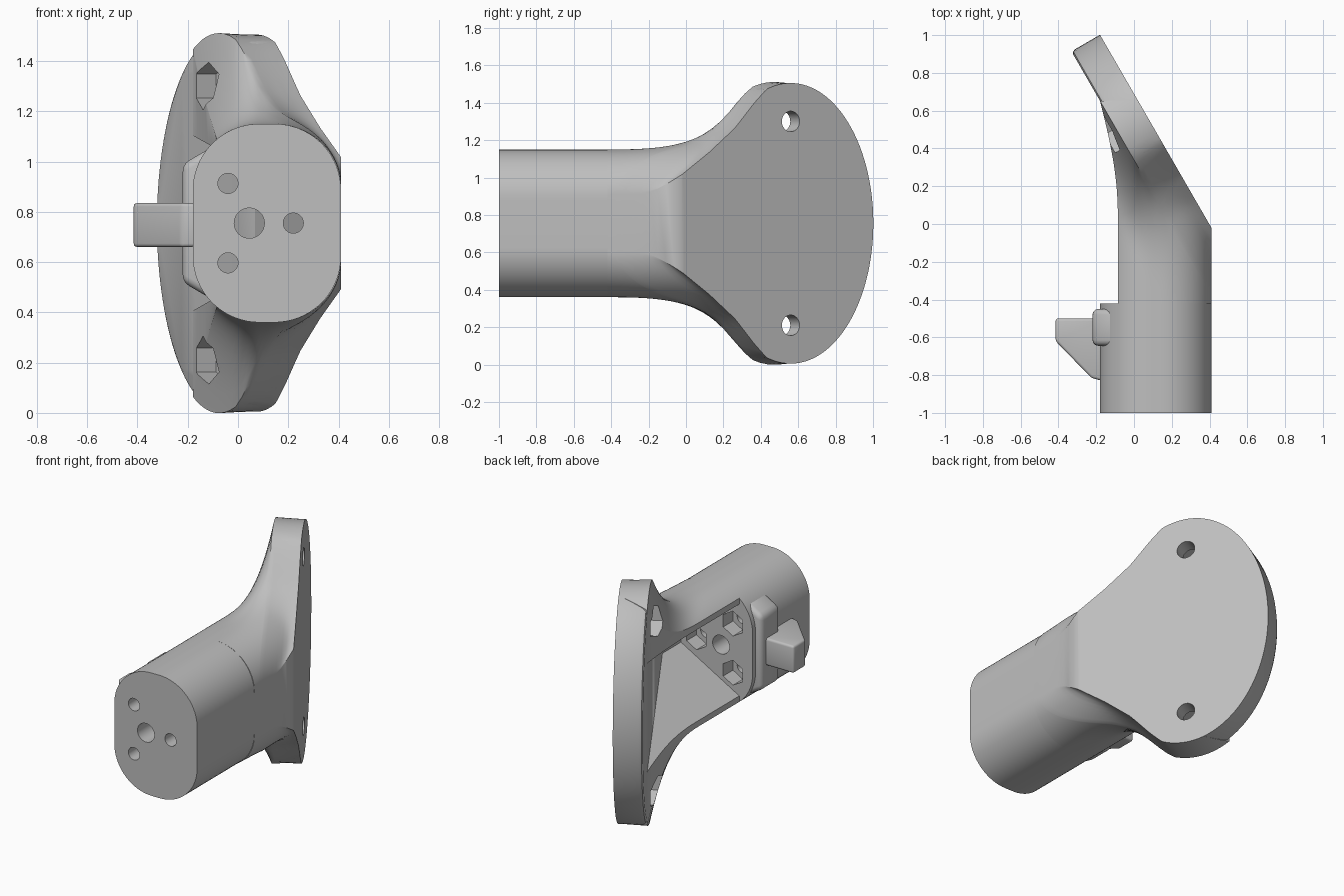
import bpy, bmesh, math
from mathutils import Vector, Matrix

if "Cube" in bpy.data.objects:
    bpy.data.objects.remove(bpy.data.objects["Cube"], do_unlink=True)

grey = bpy.data.materials.new("light grey")
grey.use_nodes = True
grey.diffuse_color = (0.52, 0.52, 0.52, 1)
grey.node_tree.nodes["Principled BSDF"].inputs["Base Color"].default_value = grey.diffuse_color

MID = 0.755                                   # height of the symmetry plane
BACK = Vector((0.075, 0.56, 0))               # centre of the flange's back face
N = Vector((math.cos(math.pi / 6), 0.5, 0))   # flange normal
U = Vector((-0.5, math.cos(math.pi / 6), 0))  # direction along the flange
THICK = 0.175
ROOT3 = math.sqrt(3)
RIGHT = 0.41


def loft(name, loops):
    """Closed solid through loops with equal point counts."""
    bm = bmesh.new()
    rows = [[bm.verts.new(p) for p in loop] for loop in loops]
    count = len(rows[0])
    for a, b in zip(rows, rows[1:]):
        for i in range(count):
            j = (i + 1) % count
            bm.faces.new((a[i], a[j], b[j], b[i]))
    bm.faces.new(rows[0])
    bm.faces.new(rows[-1])
    bmesh.ops.recalc_face_normals(bm, faces=bm.faces)
    mesh = bpy.data.meshes.new(name)
    bm.to_mesh(mesh)
    bm.free()
    ob = bpy.data.objects.new(name, mesh)
    bpy.context.collection.objects.link(ob)
    mesh.materials.append(grey)
    return ob


def drill(name, start, end, radius, sides=32, stretch=1.0):
    """Prism cutter between two points; the side axis can be stretched."""
    axis = (end - start).normalized()
    up = Vector((0, 0, 1))
    side = axis.cross(up)
    ring = [side * math.sin(2 * math.pi * i / sides) * radius * stretch
            + up * math.cos(2 * math.pi * i / sides) * radius for i in range(sides)]
    return loft(name, [[p + v for v in ring] for p in (start, end)])


def activate(ob):
    bpy.ops.object.select_all(action="DESELECT")
    ob.select_set(True)
    bpy.context.view_layer.objects.active = ob


def cut(ob, cutters):
    activate(ob)
    for c in cutters:
        c.hide_render = True
        mod = ob.modifiers.new("cut", "BOOLEAN")
        mod.operation, mod.solver, mod.object = "DIFFERENCE", "EXACT", c
        bpy.ops.object.modifier_apply(modifier=mod.name)


def bevel(ob, width):
    activate(ob)
    mod = ob.modifiers.new("bevel", "BEVEL")
    mod.width, mod.segments, mod.limit_method = width, 3, "ANGLE"
    bpy.ops.object.modifier_apply(modifier=mod.name)


def column_half(x):
    """Half height of the rounded column section."""
    r = 0.265
    dx = max(x - 0.145, 0.085 - x, 0)
    return 0.13 + math.sqrt(max(r * r - dx * dx, 0))


TAIL = [(-1.1, 0.0), (-0.9, 0.09), (-0.68, 0.255), (-0.503, 0.38), (-0.344, 0.51),
        (-0.28, 0.582), (-0.224, 0.645), (-0.15, 0.717)]


def flange_half(u):
    """Half height of the flange outline: ellipse with a tapered tail."""
    if u >= TAIL[-1][0]:
        return 0.75 * math.sqrt(max(1 - (u / 0.51) ** 2, 0))
    for (a, p), (b, q) in zip(TAIL, TAIL[1:]):
        if u <= b:
            return max(p + (q - p) * (u - a) / (b - a), 0)


def smooth_max(a, b, k):
    return (a + b + math.sqrt((a - b) ** 2 + k * k)) / 2


def front_y(x):
    return 0.34 - ROOT3 * x


def section(left, point):
    """Loop across x, mirrored top to bottom; point(x) gives y and half height."""
    n = 36
    mid, half = (left + RIGHT) / 2, (RIGHT - left) / 2
    top, low = [], []
    for i in range(n + 1):
        x = mid - half * math.cos(math.pi * i / n)
        y, h = point(x)
        top.append((x, y, MID + h))
        low.append((x, y, MID - h))
    return top + low[::-1]


def fade(d):
    return max(1 - d / 0.26, 0) ** 3


def flare_point(x, t):
    """t from 0 to 1 runs up to the flange front, 1 to 2 through the flange."""
    yf = front_y(x)
    c = column_half(x)
    if t <= 1:
        y = -0.42 + (yf + 0.42) * t
        u = (Vector((x, yf, 0)) - BACK).dot(U)
        full = smooth_max(flange_half(u), c, 0.1)
        return y, c + (full - c) * fade((yf - y) * 0.5)
    y = yf + 2 * THICK * (t - 1)
    u = (Vector((x, y, 0)) - BACK).dot(U)
    return y, smooth_max(flange_half(u), c, 0.1 * (2 - t))


def flare_left(t):
    if t > 1:
        return -0.18 + 0.2 * (t - 1)
    d = (front_y(-0.085) + 0.42) * (1 - t) * 0.5
    return -0.085 - 0.095 * fade(d)


# Column front block and flared neck
column = loft("column", [section(-0.18, lambda x: (y, column_half(x))) for y in (-1, -0.42)])
steps = [i / 24 for i in range(25)] + [1 + i / 8 for i in range(1, 9)]
neck = loft("flared_neck", [section(flare_left(t), lambda x: flare_point(x, t)) for t in steps])

# Oval flange with a softened front rim
arc = [0.105 - 0.405 * math.cos(math.pi * i / 48) for i in range(48)]
outline = ([(u, flange_half(u)) for u in arc] + [(0.51, 0)]
           + [(u, -flange_half(u)) for u in arc[::-1]])
flange = loft("flange", [[BACK + U * u * s - N * n + Vector((0, 0, MID + h * s)) for u, h in outline]
                         for n, s in ((0, 1), (0.15, 1), (0.167, 0.99), (THICK, 0.965))])

# Wedge-shaped cavity opening to the side
wedge = [(0.33, 0.06), (-0.5, 0.53), (-0.5, -0.53), (0.33, -0.06)]
cavity = loft("cavity_cutter", [[(x, -0.5, MID + z) for x, z in wedge],
                                [(x, front_y(x), MID + z) for x, z in wedge]])
cut(neck, [cavity])

# Column screw holes with hexagonal nut pockets
column_cutters = []
for x, z, r in ((0.045, 0, 0.06), (-0.04, 0.158, 0.04), (-0.04, -0.158, 0.04), (0.22, 0, 0.04)):
    at = lambda y: Vector((x, y, MID + z))
    column_cutters.append(drill("screw_cutter", at(-1.1), at(-0.3), r))
    if r < 0.05:
        column_cutters.append(drill("nut_cutter", at(-0.52), at(-0.3), 0.08, 6))
cut(column, column_cutters)

# Flange screw holes with nut pockets on the front
flange_cutters = []
for z in (0.545, -0.545):
    base = BACK + Vector((0, 0, MID + z))
    flange_cutters.append(drill("flange_screw_cutter", base + N * 0.1, base - N * 0.4, 0.055))
    shifted = base + U * 0.04
    flange_cutters.append(drill("flange_nut_cutter", shifted - N * 0.1, shifted - N * 0.4,
                                0.095, 6, 1.35))
cut(neck, flange_cutters)
cut(flange, flange_cutters)

# Side pad and wedge tab
pad_shape = [(-0.22, 0.235), (-0.1, 0.305), (-0.1, -0.305), (-0.22, -0.235)]
pad = loft("side_pad", [[(x, y, MID + z) for x, z in pad_shape] for y in (-0.645, -0.45)])
bevel(pad, 0.03)
tab_shape = [(-0.415, -0.5), (-0.415, -0.62), (-0.225, -0.815), (-0.17, -0.83), (-0.17, -0.5)]
tab = loft("side_tab", [[(x, y, z) for x, y in tab_shape] for z in (0.66, 0.835)])
bevel(tab, 0.014)

for c in [cavity] + column_cutters + flange_cutters:
    bpy.data.objects.remove(c, do_unlink=True)
for ob in (column, neck, flange, pad, tab):
    activate(ob)
    bpy.ops.object.shade_smooth_by_angle(angle=math.radians(32))
